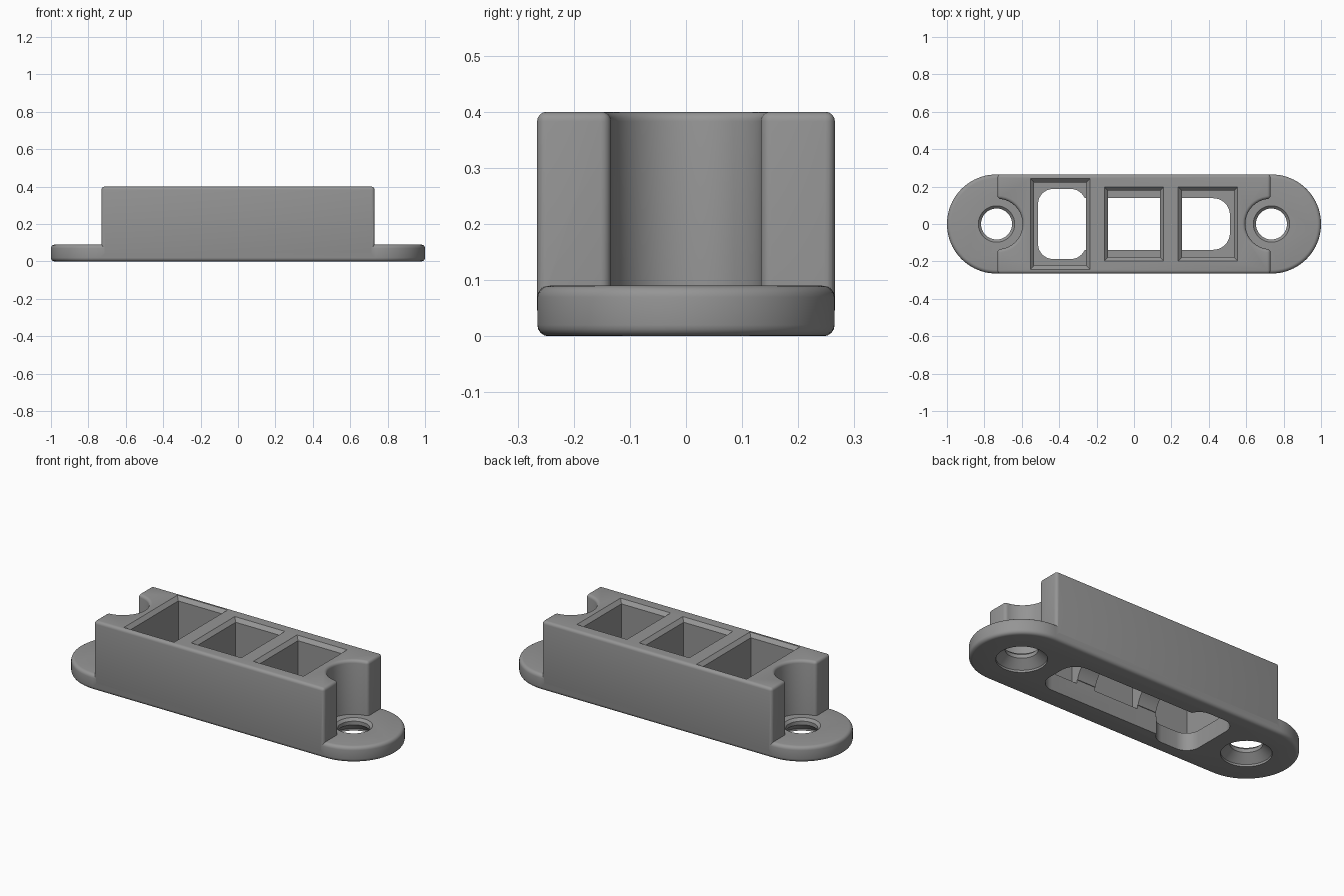
import bpy
import math

if "Cube" in bpy.data.objects:
    bpy.data.objects.remove(bpy.data.objects["Cube"])

W = 0.265          # half width
END = 0.735        # centre of the rounded ends and screw holes

grey = bpy.data.materials.new("mid grey")
grey.diffuse_color = (0.30, 0.30, 0.30, 1)
grey.use_nodes = True
grey.node_tree.nodes["Principled BSDF"].inputs["Base Color"].default_value = grey.diffuse_color


def loft(name, rings):
    """Closed solid through a stack of equal-length point rings."""
    n = len(rings[0])
    verts = [p for ring in rings for p in ring]
    faces = [tuple(range(n))[::-1], tuple(range((len(rings) - 1) * n, len(rings) * n))]
    for k in range(len(rings) - 1):
        for i in range(n):
            j = (i + 1) % n
            faces.append((k * n + i, k * n + j, (k + 1) * n + j, (k + 1) * n + i))
    mesh = bpy.data.meshes.new(name)
    mesh.from_pydata(verts, [], faces)
    mesh.materials.append(grey)
    obj = bpy.data.objects.new(name, mesh)
    bpy.context.collection.objects.link(obj)
    return obj


def prism(name, outline, z0, z1):
    return loft(name, [[(x, y, z) for x, y in outline] for z in (z0, z1)])


def arc(cx, cy, r, a0, a1, steps):
    angles = [math.radians(a0 + (a1 - a0) * i / steps) for i in range(steps + 1)]
    return [(cx + r * math.cos(a), cy + r * math.sin(a)) for a in angles]


def rounded(x0, x1, y, r_left, r_right):
    """Rectangle outline with separate left and right corner radii."""
    pts = []
    for x, s, r, a in ((x1, 1, r_right, 0), (x0, -1, r_left, 90),
                       (x0, -1, r_left, 180), (x1, 1, r_right, 270)):
        sy = 1 if a < 180 else -1
        pts += arc(x - s * r, sy * (y - r), r, a, a + 90, 8) if r else [(x, sy * y)]
    return pts


def apply(obj, kind, **settings):
    mod = obj.modifiers.new(kind, kind)
    for key, value in settings.items():
        setattr(mod, key, value)
    bpy.context.view_layer.objects.active = obj
    bpy.ops.object.modifier_apply(modifier=mod.name)


def combine(target, other, operation):
    apply(target, "BOOLEAN", object=other, operation=operation, solver="EXACT")
    bpy.data.objects.remove(other)


def soften(obj, width):
    apply(obj, "BEVEL", width=width, segments=4, limit_method="ANGLE",
          angle_limit=math.radians(40))


# Mounting base with rounded ends
housing = prism("housing", arc(END, 0, W, -90, 90, 40) + arc(-END, 0, W, 90, 270, 40), 0, 0.09)
soften(housing, 0.02)

# Raised block with a half-round notch at each end
block = prism("block",
              [(-0.73, -W - 0.0004), (0.73, -W - 0.0004)] + arc(0.73, 0, 0.135, 270, 90, 20)
              + [(0.73, W + 0.0004), (-0.73, W + 0.0004)] + arc(-0.73, 0, 0.135, 90, -90, 20),
              0.03, 0.40)
soften(block, 0.017)
combine(housing, block, "UNION")

# Countersunk screw holes, wider underneath
for side in (-1, 1):
    profile = ((0.13, -0.05), (0.13, 0.012), (0.083, 0.055), (0.083, 0.076), (0.098, 0.0905), (0.098, 0.1))
    screw = loft("screw_cutter", [[(x, y, z) for x, y in arc(side * END, 0, r, 0, 352.5, 47)]
                                  for r, z in profile])
    combine(housing, screw, "DIFFERENCE")

# Three pockets with chamfered rims
for cx, half_y in ((-0.395, 0.222), (0, 0.178), (0.395, 0.178)):
    rings = [[(cx + sx * (0.139 + g), sy * (half_y + g), z)
              for sx, sy in ((-1, -1), (1, -1), (1, 1), (-1, 1))]
             for g, z in ((0, 0.1), (0, 0.38), (0.021, 0.401), (0.021, 0.45))]
    combine(housing, loft("pocket_cutter", rings), "DIFFERENCE")

# Openings through the floor: one wide window and one long slot
window = prism("window_cutter", rounded(-0.513, -0.257, 0.187, 0.08, 0.08), -0.05, 0.15)
combine(housing, window, "DIFFERENCE")
slot = prism("slot_cutter", rounded(-0.36, 0.513, 0.138, 0, 0.09), -0.05, 0.12)
combine(housing, slot, "DIFFERENCE")

# Arched passage under the two dividing ribs
passage = loft("passage_cutter", [[(x, y, z) for y, z in arc(0, 0.09, 0.1375, 0, 352.5, 47)]
                                  for x in (-0.32, 0.32)])
combine(housing, passage, "DIFFERENCE")

# Smooth the rounded edges, keep the corners crisp
housing.select_set(True)
bpy.context.view_layer.objects.active = housing
bpy.ops.object.shade_smooth_by_angle(angle=math.radians(30))
